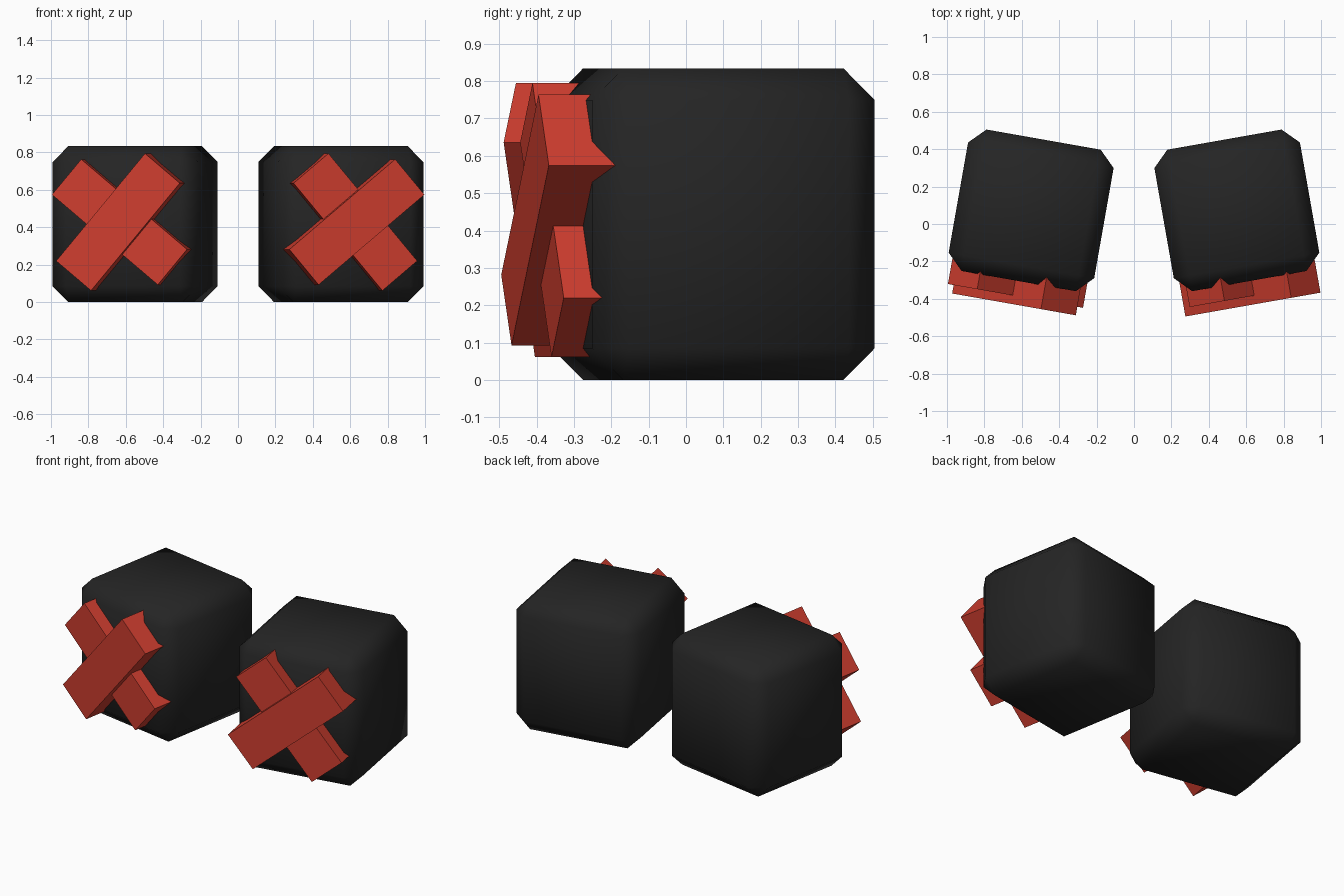
import bpy
import math
from mathutils import Matrix

if "Cube" in bpy.data.objects:
    bpy.data.objects.remove(bpy.data.objects["Cube"])


def flat_material(name, rgb):
    m = bpy.data.materials.new(name)
    m.diffuse_color = (*rgb, 1.0)
    m.use_nodes = True
    m.node_tree.nodes["Principled BSDF"].inputs["Base Color"].default_value = m.diffuse_color
    return m


BLACK = flat_material("soft black", (0.018, 0.018, 0.018))
RED = flat_material("red", (0.62, 0.047, 0.028))


def box(name, size, matrix, material):
    bpy.ops.mesh.primitive_cube_add(size=1)
    ob = bpy.context.object
    ob.name = name
    ob.data.transform(Matrix.Diagonal((*size, 1)))
    ob.matrix_world = matrix
    ob.data.materials.append(material)
    return ob


def block_with_cross(side, x, turn, upper_angle, under_angle):
    base = Matrix.Translation((x, 0.073, 0.417)) @ Matrix.Rotation(math.radians(turn), 4, 'Z')

    # Chamfered, smooth shaded block
    block = box(side + "_block", (0.79, 0.768, 0.834), base, BLACK)
    bevel = block.modifiers.new("chamfer", 'BEVEL')
    bevel.width = 0.085
    bevel.segments = 1
    bevel.limit_method = 'NONE'
    block.data.shade_smooth()

    # Two crossed bars sunk into the front face, one standing prouder
    for name, angle, front in (("upper_bar", upper_angle, -0.511),
                               ("under_bar", under_angle, -0.465)):
        back = -0.22
        place = (base @ Matrix.Translation((-0.003, (front + back) / 2, 0.011))
                 @ Matrix.Rotation(math.radians(-angle), 4, 'Y'))
        box(side + "_" + name, (0.75, back - front, 0.247), place, RED)


block_with_cross("left", -0.55, -10, 50, -40)
block_with_cross("right", 0.55, 10, 40, 130)
